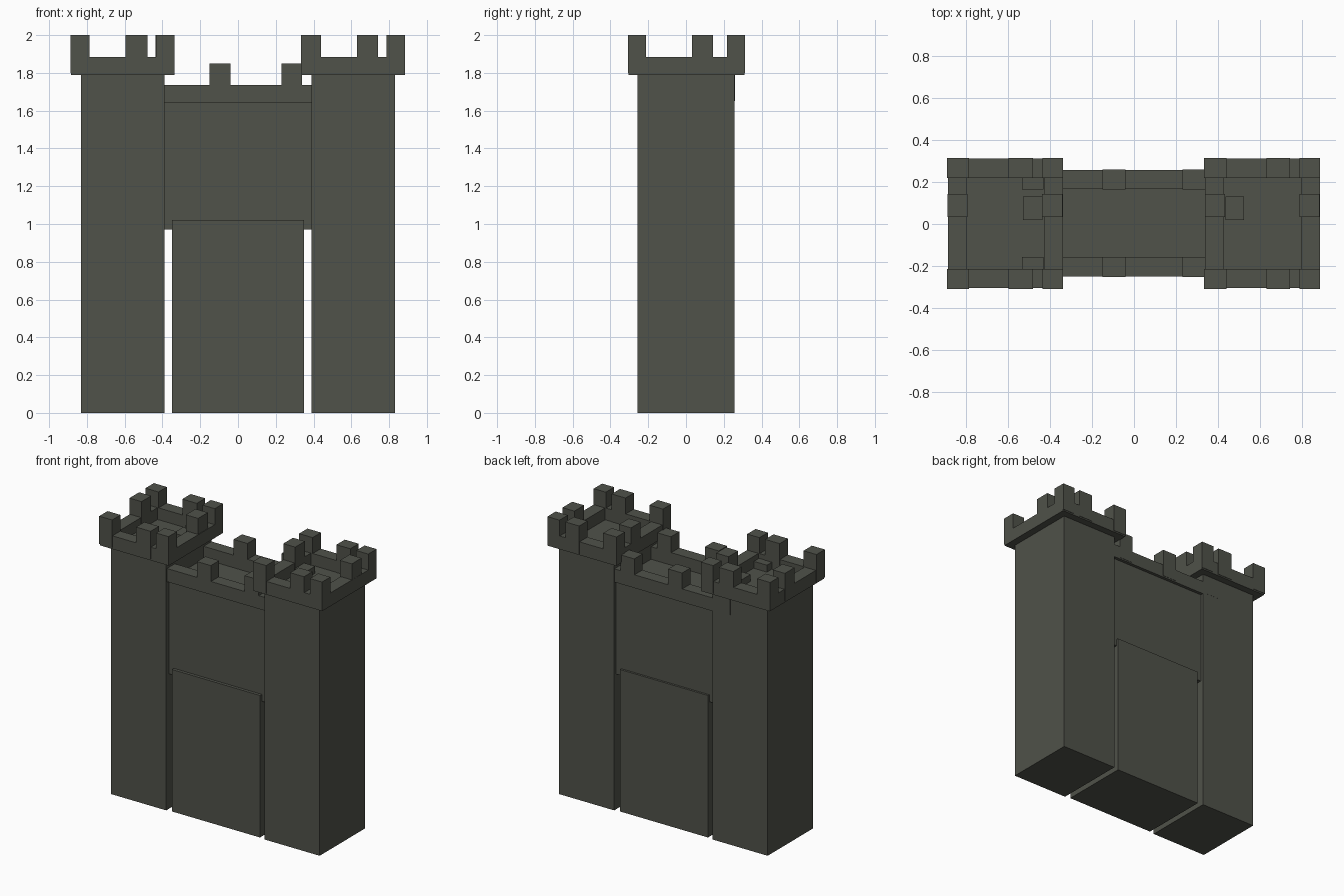
import bpy, bmesh
from mathutils import Vector

if "Cube" in bpy.data.objects:
    bpy.data.objects.remove(bpy.data.objects["Cube"])

stone = bpy.data.materials.new("dark grey green stone")
stone.diffuse_color = (0.080, 0.084, 0.068, 1)
stone.use_nodes = True
stone.node_tree.nodes["Principled BSDF"].inputs["Base Color"].default_value = stone.diffuse_color


def build(name, boxes):
    """One object from boxes given as (x0, x1, y0, y1, z0, z1)."""
    bm = bmesh.new()
    for x0, x1, y0, y1, z0, z1 in boxes:
        verts = bmesh.ops.create_cube(bm, size=1)["verts"]
        for v in verts:
            v.co = Vector((x1 if v.co.x > 0 else x0,
                           y1 if v.co.y > 0 else y0,
                           z1 if v.co.z > 0 else z0))
    me = bpy.data.meshes.new(name)
    bm.to_mesh(me)
    bm.free()
    me.materials.append(stone)
    ob = bpy.data.objects.new(name, me)
    bpy.context.collection.objects.link(ob)


def parapet(name, x0, x1, y0, y1, z0, z1, t=0.09):
    """Square ring of low walls, modelled as a frame without overlaps."""
    build(name, [(x0, x1, y0, y0 + t, z0, z1), (x0, x1, y1 - t, y1, z0, z1),
                 (x0, x0 + t, y0 + t, y1 - t, z0, z1),
                 (x1 - t, x1, y0 + t, y1 - t, z0, z1)])


def merlons(name, spans, y0, y1, side_y, side_x, z0, z1, t=0.095):
    """Battlement blocks along front and back rows plus the two sides."""
    boxes = []
    for a, b in spans:
        boxes += [(a, b, y0, y0 + t, z0, z1), (a, b, y1 - t, y1, z0, z1)]
    for a, b in side_x:
        boxes.append((a, b, side_y, side_y + 0.11, z0, z1))
    build(name, boxes)


# Towers with overhanging parapets
for side, x0, x1 in (("left", -0.83, -0.39), ("right", 0.39, 0.83)):
    build(side + "_tower", [(x0, x1, -0.258, 0.258, 0, 1.79)])
    # floor slab under the overhanging parapet
    build(side + "_tower_floor", [(x0 - 0.05, x1 + 0.05, -0.303, 0.308, 1.79, 1.80)])
    parapet(side + "_tower_parapet", x0 - 0.053, x1 + 0.053, -0.305, 0.31, 1.79, 1.885)

merlons("left_tower_merlons", [(-0.888, -0.785), (-0.595, -0.48), (-0.435, -0.337)],
        -0.308, 0.313, 0.033, [(-0.886, -0.79), (-0.438, -0.34)], 1.80, 2.0)
merlons("right_tower_merlons", [(0.333, 0.44), (0.63, 0.74), (0.787, 0.883)],
        -0.308, 0.313, 0.033, [(0.337, 0.432), (0.787, 0.882)], 1.80, 2.0)

# Gate wall between the towers
build("gate_wall", [(-0.47, 0.47, -0.228, 0.235, 0.97, 1.645)])
parapet("gate_wall_parapet", -0.53, 0.53, -0.25, 0.257, 1.64, 1.735)
merlons("gate_wall_merlons", [(-0.533, -0.43), (-0.15, -0.04), (0.23, 0.34)],
        -0.252, 0.259, 0.02, [(-0.527, -0.435), (0.435, 0.522)], 1.65, 1.85)

# Gate block
build("gate", [(-0.35, 0.35, -0.25, 0.25, 0, 1.02)])
